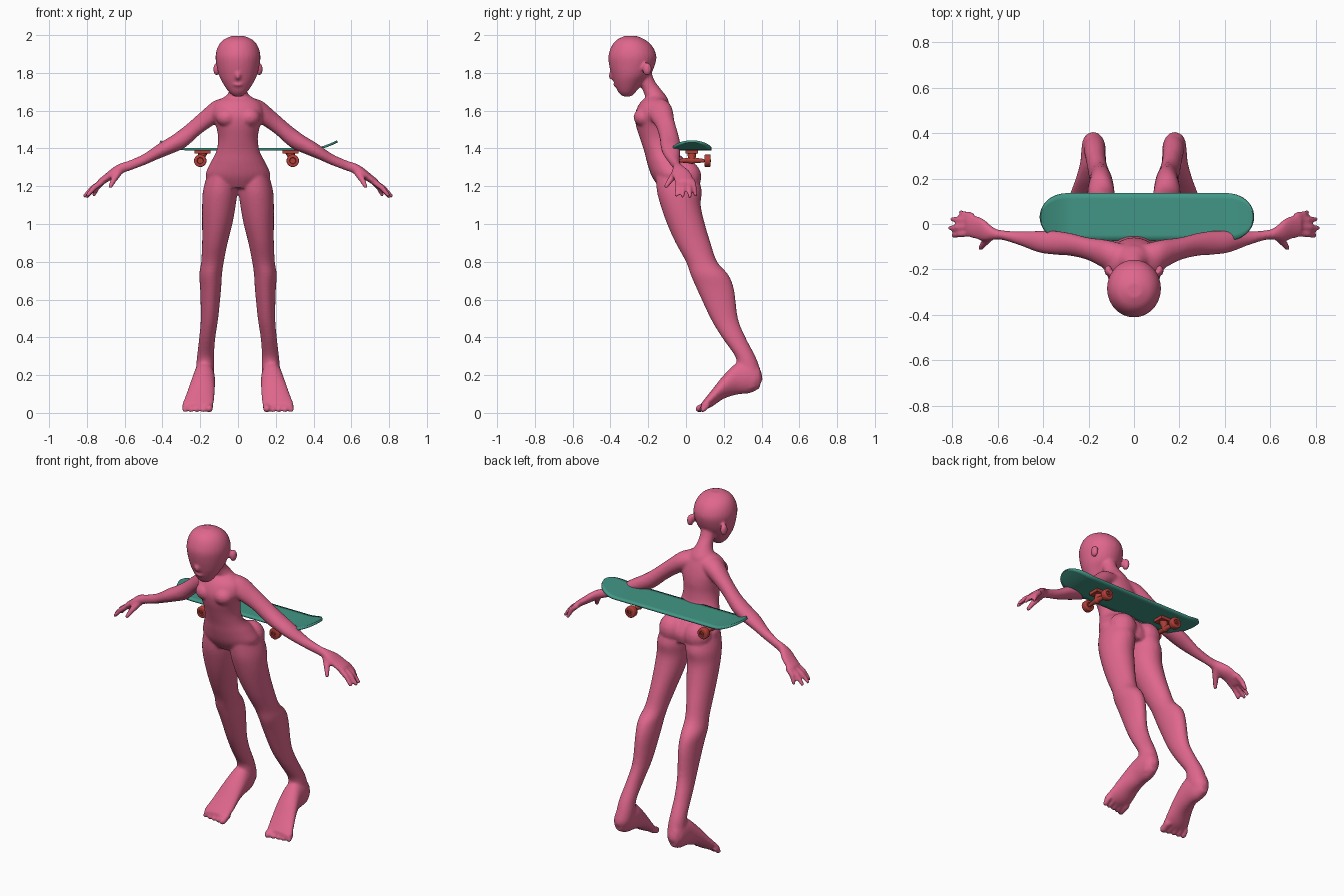
import bpy, bmesh, math
from mathutils import Vector, Matrix

cube = bpy.data.objects.get("Cube")
if cube:
    bpy.data.objects.remove(cube, do_unlink=True)


def material(name, rgb):
    m = bpy.data.materials.new(name)
    m.use_nodes = True
    m.diffuse_color = (*rgb, 1)
    m.node_tree.nodes["Principled BSDF"].inputs["Base Color"].default_value = (*rgb, 1)
    return m


pink = material("pink skin", (0.74, 0.135, 0.265))
green = material("green deck", (0.053, 0.305, 0.235))
red = material("red truck", (0.45, 0.05, 0.04))


def finish(bm, name, mat):
    bmesh.ops.recalc_face_normals(bm, faces=bm.faces)
    mesh = bpy.data.meshes.new(name)
    bm.to_mesh(mesh)
    bm.free()
    mesh.materials.append(mat)
    ob = bpy.data.objects.new(name, mesh)
    bpy.context.collection.objects.link(ob)
    return ob


def resample(rows, steps=4):
    """Smooth the section sizes between the given rows."""
    pts = [Vector(r) for r in rows]
    out = []
    for i in range(len(pts) - 1):
        a, b, c, d = pts[max(i - 1, 0)], pts[i], pts[i + 1], pts[min(i + 2, len(pts) - 1)]
        for k in range(steps):
            t = k / steps
            out.append(0.5 * (2 * b + (c - a) * t + (2 * a - 5 * b + 4 * c - d) * t * t
                              + (3 * b - a - 3 * c + d) * t ** 3))
    return out + [pts[-1]]


def loft(bm, axis, rows, sides=28):
    """Skin ellipses along an axis: (position, low1, high1, low2, high2)."""
    others = [i for i in (0, 1, 2) if i != axis]
    rings = []
    for p, a0, a1, b0, b1 in resample(rows):
        ring = []
        for k in range(sides):
            t = math.tau * k / sides
            co = Vector()
            co[axis] = p
            co[others[0]] = (a0 + a1) / 2 + (a1 - a0) / 2 * math.cos(t)
            co[others[1]] = (b0 + b1) / 2 + (b1 - b0) / 2 * math.sin(t)
            ring.append(bm.verts.new(co))
        rings.append(ring)
    for r, s in zip(rings, rings[1:]):
        for k in range(sides):
            j = (k + 1) % sides
            bm.faces.new((r[k], r[j], s[j], s[k]))
    bm.faces.new(rings[0])
    bm.faces.new(rings[-1])


def ball(bm, loc, size):
    bmesh.ops.create_uvsphere(bm, u_segments=16, v_segments=10, radius=1,
                              matrix=Matrix.Translation(loc) @ Matrix.Diagonal((*size, 1)))


def rod(bm, p, q, r0, r1, round_end=True):
    p, q = Vector(p), Vector(q)
    d = q - p
    m = Matrix.Translation((p + q) / 2) @ d.to_track_quat('Z', 'Y').to_matrix().to_4x4()
    bmesh.ops.create_cone(bm, cap_ends=True, segments=16, radius1=r0, radius2=r1,
                          depth=d.length, matrix=m)
    if round_end:
        ball(bm, q, (r1, r1, r1))


# One side of the limbs, mirrored afterwards
body = bmesh.new()
LEG = [(1.27, .015, .16, -.16, .055), (1.18, .004, .185, -.155, .083), (1.1, .012, .19, -.135, .078),
       (1, .03, .19, -.10, .1), (.9, .055, .19, -.055, .13), (.8, .075, .195, 0, .165),
       (.73, .085, .205, .025, .225), (.65, .09, .2, .06, .255), (.5, .105, .197, .13, .275),
       (.4, .12, .205, .19, .315), (.3, .127, .217, .26, .367), (.24, .125, .222, .27, .39),
       (.18, .13, .23, .28, .405), (.13, .15, .22, .3, .38)]
FOOT = [(.39, .15, .215, .13, .24), (.34, .13, .23, .105, .27), (.27, .122, .237, .097, .265),
        (.2, .122, .257, .075, .2), (.14, .125, .28, .035, .125), (.1, .13, .295, .018, .075),
        (.08, .14, .285, .014, .05)]
# Arm rows run along x: (x, back and front extents, bottom, top)
ARM = [(.04, -.22, -.09, 1.57, 1.67), (.12, -.2, -.07, 1.53, 1.655), (.2, -.16, -.06, 1.475, 1.59),
       (.28, -.14, -.04, 1.405, 1.52), (.35, -.135, -.03, 1.373, 1.468), (.42, -.125, -.03, 1.345, 1.425),
       (.5, -.095, -.032, 1.31, 1.37), (.58, -.07, -.028, 1.28, 1.335), (.62, -.07, -.015, 1.265, 1.322),
       (.66, -.075, .02, 1.24, 1.3), (.7, -.065, .038, 1.217, 1.267), (.74, -.055, .045, 1.19, 1.235)]
loft(body, 2, LEG)
loft(body, 1, FOOT)
loft(body, 0, ARM)

# Fingers and thumb
for base_y, x, y, z in [(-.04, .795, -.05, 1.152), (-.012, .81, -.018, 1.15),
                        (.015, .8, .02, 1.145), (.035, .762, .05, 1.155)]:
    knuckle = ((.73 + x) / 2, (base_y + y) / 2, (1.217 + z) / 2 + .008)
    rod(body, (.71, base_y, 1.23), knuckle, .016, .0145)
    rod(body, knuckle, (x, y, z), .0145, .011)
rod(body, (.625, -.045, 1.285), (.66, -.085, 1.23), .022, .016)
rod(body, (.66, -.085, 1.23), (.675, -.105, 1.2), .016, .012)

# Toes, the big one on the inside
for i in range(5):
    x = .15 + .032 * i
    r = .02 if i == 0 else .0145
    rod(body, (x, .12, .045), (x + .003, .07 + .005 * i, .002 + r), r, r)

# Ear, buttock and chest fullness
ball(body, (.113, -.205, 1.82), (.018, .025, .035))
ball(body, (.085, 0, 1.25), (.08, .082, .085))
ball(body, (.06, -.225, 1.565), (.058, .053, .05))

# Mirror the half
copy = bmesh.ops.duplicate(body, geom=body.verts[:] + body.edges[:] + body.faces[:])
for v in copy["geom"]:
    if isinstance(v, bmesh.types.BMVert):
        v.co.x = -v.co.x

# Torso, neck and head as centred lofts: (height, half width, front, back)
TORSO = [(1.68, .06, -.2, -.115), (1.64, .12, -.245, -.09), (1.58, .138, -.27, -.07),
         (1.52, .117, -.265, -.06), (1.45, .105, -.243, -.06), (1.38, .117, -.22, -.045),
         (1.32, .148, -.205, .02), (1.25, .172, -.18, .06), (1.19, .12, -.14, .05)]
NECK = [(1.83, .045, -.27, -.19), (1.76, .042, -.255, -.167), (1.71, .045, -.23, -.13),
        (1.66, .07, -.21, -.095), (1.6, .08, -.19, -.085)]
HEAD = [(1.675, .022, -.335, -.29), (1.70, .05, -.36, -.265), (1.75, .083, -.382, -.225),
        (1.79, .102, -.395, -.188), (1.84, .114, -.407, -.165), (1.89, .119, -.411, -.157),
        (1.94, .106, -.395, -.177), (1.975, .078, -.367, -.215), (1.995, .035, -.325, -.26)]
for part in (TORSO, NECK, HEAD):
    loft(body, 2, [(z, -w, w, f, b) for z, w, f, b in part])
ball(body, (0, -.393, 1.785), (.014, .018, .022))
ball(body, (0, -.372, 1.738), (.03, .014, .01))

figure = finish(body, "body", pink)
remesh = figure.modifiers.new("skin", 'REMESH')
remesh.mode = 'VOXEL'
remesh.voxel_size = .0075
remesh.use_smooth_shade = True
soft = figure.modifiers.new("soften", 'SMOOTH')
soft.factor = .5
soft.iterations = 6

# Skateboard deck with round, upturned ends
CX, CY, HALF, WIDE, CAP = .057, .031, .472, .105, .13
bm = bmesh.new()
rows = []
N, M = 48, 8
for i in range(N + 1):
    u = -HALF * math.cos(math.pi * i / N)
    over = max(0, abs(u) - (HALF - CAP)) / CAP
    w = max(WIDE * math.sqrt(max(0, 1 - over ** 2.3)), .006)
    z = 1.39 + .042 * over ** 1.5
    rows.append([bm.verts.new((CX + u, CY + w * (2 * j / M - 1), z)) for j in range(M + 1)])
for r, s in zip(rows, rows[1:]):
    for j in range(M):
        bm.faces.new((r[j], s[j], s[j + 1], r[j + 1]))
deck = finish(bm, "deck", green)
solid = deck.modifiers.new("thickness", 'SOLIDIFY')
solid.thickness = .012
solid.offset = 1

# Trucks and wheels
parts = [deck]
for label, x, s in (("right", -.2, 1), ("left", .29, -1)):
    bm = bmesh.new()
    bmesh.ops.create_cube(bm, size=1, matrix=Matrix.Translation((x + .012 * s, CY, 1.381))
                          @ Matrix.Diagonal((.085, .065, .018, 1)))
    rod(bm, (x + .015 * s, CY, 1.385), (x, CY, 1.335), .026, .017)
    rod(bm, (x + .03 * s, CY, 1.38), (x + .005 * s, CY, 1.345), .012, .012)
    for d in (-1, 1):
        rod(bm, (x, CY, 1.337), (x, CY + .065 * d, 1.335), .017, .009, False)
    rod(bm, (x, CY - .101, 1.335), (x, CY + .101, 1.335), .007, .007, False)
    parts.append(finish(bm, label + "_truck", red))
    for side, d in (("front", -1), ("back", 1)):
        bm = bmesh.new()
        y = CY + .083 * d
        m = Matrix.Translation((x, y, 1.335)) @ Matrix.Rotation(math.pi / 2, 4, 'X')
        bmesh.ops.create_cone(bm, cap_ends=True, segments=28, radius1=.033, radius2=.033,
                              depth=.034, matrix=m)
        caps = [f for f in bm.faces if len(f.verts) > 4]
        rims = [e for f in caps for e in f.edges]
        bmesh.ops.bevel(bm, geom=rims, offset=.006, segments=3, profile=.5, affect='EDGES')
        caps = [f for f in bm.faces if len(f.verts) > 4]
        bmesh.ops.inset_individual(bm, faces=caps, thickness=.01)
        bmesh.ops.inset_individual(bm, faces=caps, thickness=.002, depth=-.006)
        parts.append(finish(bm, f"{label}_{side}_wheel", red))

for ob in bpy.context.selected_objects:
    ob.select_set(False)
for ob in parts:
    ob.select_set(True)
bpy.context.view_layer.objects.active = deck
bpy.ops.object.shade_smooth_by_angle(angle=math.radians(40))
